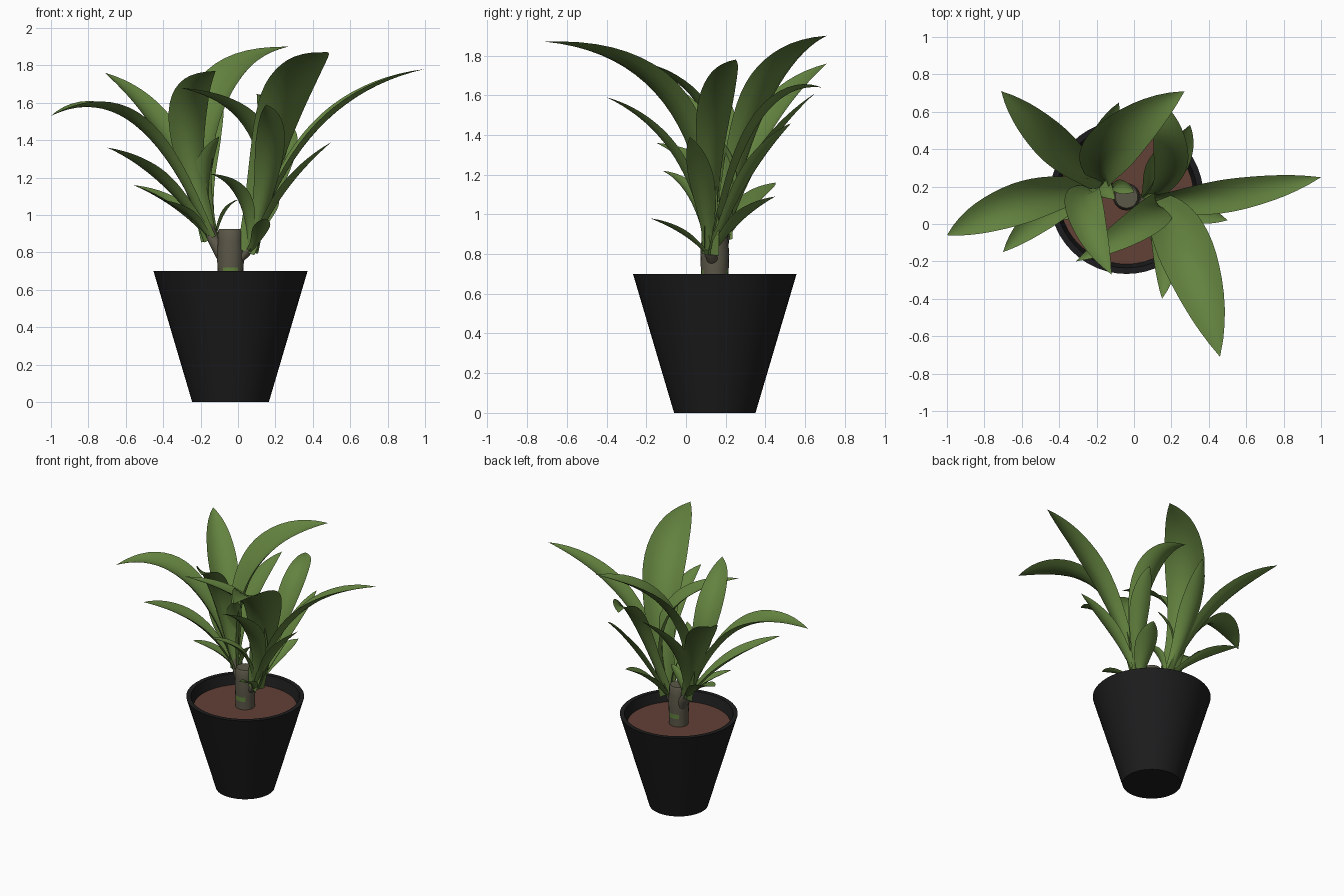
import bpy, bmesh, math
from mathutils import Vector

if "Cube" in bpy.data.objects:
    bpy.data.objects.remove(bpy.data.objects["Cube"])

CX, CY = -0.04, 0.145          # pot axis


def material(name, rgb):
    m = bpy.data.materials.new(name)
    m.diffuse_color = (*rgb, 1)
    m.use_nodes = True
    m.node_tree.nodes["Principled BSDF"].inputs["Base Color"].default_value = m.diffuse_color
    return m


GREEN = material("leaf green", (0.125, 0.225, 0.05))
BLACK = material("pot black", (0.012, 0.012, 0.013))
SOIL = material("soil brown", (0.12, 0.052, 0.036))
BARK = material("bark grey brown", (0.105, 0.095, 0.065))


def make(name, verts, faces, mat, angle=40):
    me = bpy.data.meshes.new(name)
    me.from_pydata(verts, [], faces)
    bm = bmesh.new()
    bm.from_mesh(me)
    bmesh.ops.remove_doubles(bm, verts=bm.verts, dist=1e-5)
    bmesh.ops.recalc_face_normals(bm, faces=bm.faces)
    bm.to_mesh(me)
    bm.free()
    me.materials.append(mat)
    ob = bpy.data.objects.new(name, me)
    bpy.context.collection.objects.link(ob)
    bpy.ops.object.select_all(action='DESELECT')
    ob.select_set(True)
    bpy.context.view_layer.objects.active = ob
    bpy.ops.object.shade_smooth_by_angle(angle=math.radians(angle))
    return ob


def tube(name, rings, mat, n=32, caps=(True, True)):
    """Stack of horizontal circles given as (x, y, z, radius)."""
    v = [(x + r * math.cos(2 * math.pi * i / n), y + r * math.sin(2 * math.pi * i / n), z)
         for x, y, z, r in rings for i in range(n)]
    f = [(k * n + i, k * n + (i + 1) % n, (k + 1) * n + (i + 1) % n, (k + 1) * n + i)
         for k in range(len(rings) - 1) for i in range(n)]
    if caps[0]:
        f.append(tuple(range(n))[::-1])
    if caps[1]:
        f.append(tuple(range((len(rings) - 1) * n, len(rings) * n)))
    return make(name, v, f, mat)


# pot, with a thin rim and an open inside
tube("pot", [(CX, CY, z, r) for z, r in
             [(0, 0.205), (0.7, 0.412), (0.7, 0.38), (0.6, 0.353)]], BLACK, 48)
# soil
tube("soil", [(CX, CY, 0.6, 0.353), (CX, CY, 0.625, 0.36)], SOIL, 48)
# cut-off trunk with green buds near its foot, front and back
trunk = tube("trunk", [(CX, CY, z, r) for z, r in
                       [(0.6, 0.068), (0.685, 0.068), (0.72, 0.07), (0.8, 0.073),
                        (0.86, 0.068), (0.915, 0.067), (0.925, 0.06)]], BARK, 20)
trunk.data.materials.append(GREEN)
for p in trunk.data.polygons:
    if 0.69 < p.center.z < 0.715 and abs(p.normal.y) > 0.85:
        p.material_index = 1
# side shoots
tube("left_shoot", [(-0.065, 0.155, 0.74, 0.035), (-0.10, 0.17, 0.82, 0.042),
                    (-0.135, 0.185, 0.88, 0.035), (-0.16, 0.2, 0.96, 0.02)], BARK, 14)
tube("right_shoot", [(-0.005, 0.135, 0.74, 0.02), (0.03, 0.13, 0.78, 0.03),
                     (0.06, 0.12, 0.82, 0.028), (0.085, 0.115, 0.9, 0.015)], BARK, 14)


def leaf(name, base, mid, tip, width, rows=20, cols=6):
    """Arching blade through three points, channelled along its middle."""
    p0, m, p2 = Vector(base), Vector(mid), Vector(tip)
    flat = Vector((p2.x - p0.x, p2.y - p0.y, 0)).normalized()
    p0 = p0 + flat * 0.02
    c = 2 * m - (p0 + p2) / 2
    side = flat.cross(Vector((0, 0, 1))).normalized()
    v, f = [], []
    for i in range(rows + 1):
        t = i / rows
        p = (1 - t) ** 2 * p0 + 2 * t * (1 - t) * c + t * t * p2
        tan = ((1 - t) * (c - p0) + t * (p2 - c)).normalized()
        s = (side - tan * side.dot(tan)).normalized()
        nor = s.cross(tan)
        q = min(t / 0.65, 1)
        h = width / 2 * (0.4 + 0.6 * q * q * (3 - 2 * q)) * (1 - t ** 5.5)
        for j in range(cols + 1):
            u = 2 * j / cols - 1
            v.append(p + s * (u * h) + nor * (h * u * u * (0.65 - 0.4 * t)))
    w = cols + 1
    for i in range(rows):
        for j in range(cols):
            a = i * w + j
            f.append((a, a + 1, a + w + 1, a + w))
    make(name, v, f, GREEN, 80)


# crowns: mid point, tip, width of each leaf
left = [
    ((-0.55, 0.13, 1.48), (-1.00, -0.06, 1.53), 0.24),
    ((-0.40, 0.40, 1.42), (-0.71, 0.71, 1.76), 0.22),
    ((-0.42, 0.09, 1.18), (-0.70, -0.15, 1.36), 0.17),
    ((-0.34, 0.32, 1.04), (-0.56, 0.45, 1.16), 0.15),
    ((-0.27, 0.10, 1.48), (-0.12, -0.27, 1.77), 0.22),
    ((-0.13, 0.40, 1.58), (0.27, 0.71, 1.90), 0.30),
    ((-0.18, 0.20, 1.18), (-0.10, 0.13, 1.42), 0.13),
    ((-0.18, 0.38, 1.28), (-0.08, 0.65, 1.61), 0.17),
    ((-0.07, 0.20, 1.01), (0.00, 0.17, 1.08), 0.08),
    ((-0.26, 0.12, 0.99), (-0.40, 0.02, 1.08), 0.11),
]
right = [
    ((0.26, -0.10, 1.56), (0.46, -0.71, 1.87), 0.32),
    ((0.43, 0.14, 1.46), (1.00, 0.25, 1.78), 0.19),
    ((0.10, 0.05, 1.39), (-0.31, -0.20, 1.68), 0.20),
    ((0.17, -0.06, 1.29), (0.15, -0.40, 1.59), 0.17),
    ((0.20, 0.36, 1.45), (0.10, 0.68, 1.64), 0.20),
    ((0.22, 0.32, 1.19), (0.30, 0.53, 1.46), 0.15),
    ((0.25, 0.08, 1.12), (0.50, 0.02, 1.39), 0.14),
    ((0.02, 0.03, 1.08), (-0.15, -0.12, 1.22), 0.12),
    ((0.12, -0.02, 0.90), (0.14, -0.18, 0.98), 0.10),
    ((0.13, 0.28, 0.97), (0.20, 0.45, 1.09), 0.16),
]
for label, base, leaves in (("left", (-0.14, 0.185, 0.87), left),
                            ("right", (0.06, 0.12, 0.80), right)):
    for k, (mid, tip, width) in enumerate(leaves):
        leaf(f"{label}_leaf_{k + 1}", base, mid, tip, width)
